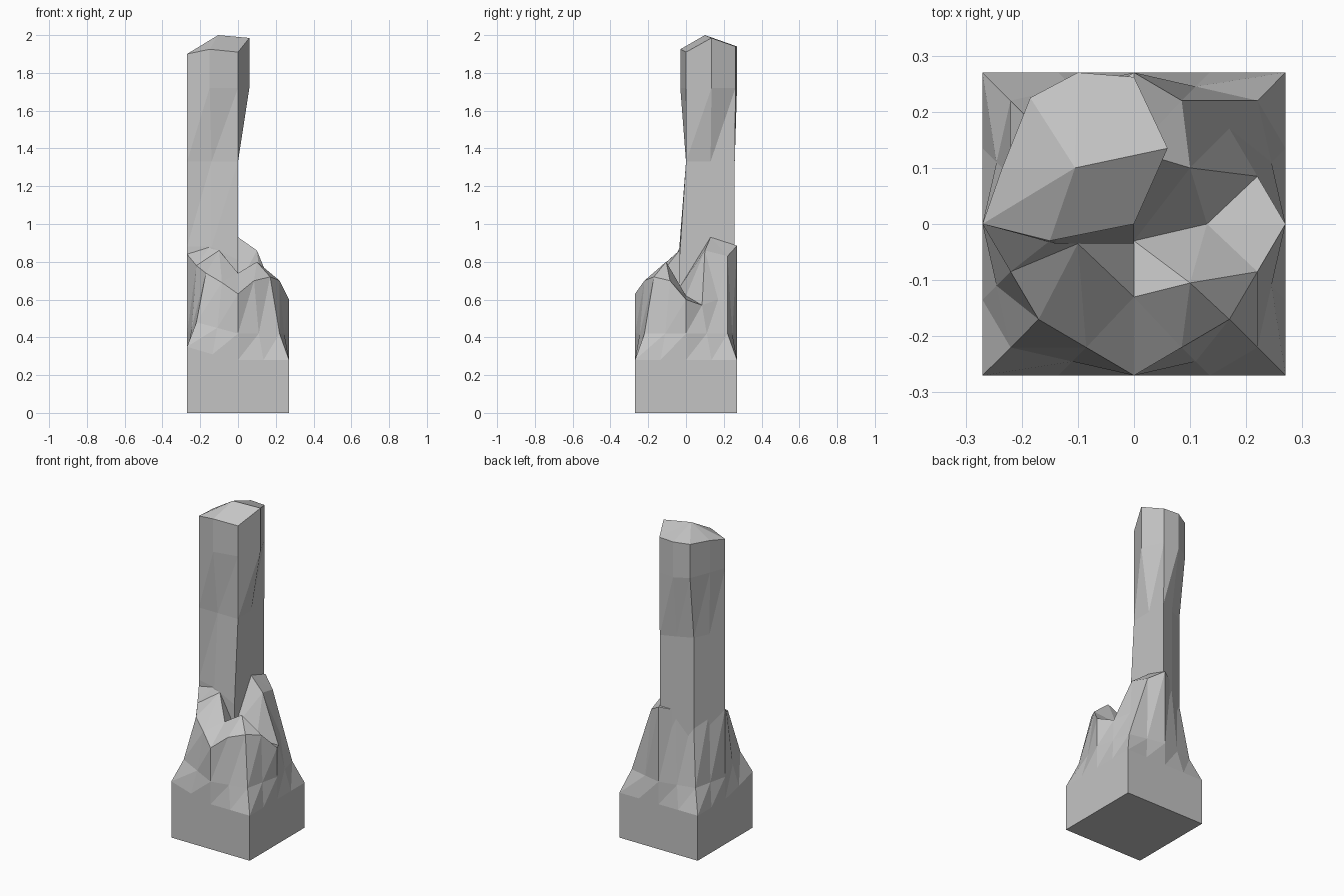
import bpy, bmesh

if "Cube" in bpy.data.objects:
    bpy.data.objects.remove(bpy.data.objects["Cube"])

stone = bpy.data.materials.new("grey_stone")
stone.diffuse_color = (0.55, 0.55, 0.55, 1)
stone.use_nodes = True
stone.node_tree.nodes["Principled BSDF"].inputs["Base Color"].default_value = stone.diffuse_color


def finish(bm, name):
    bmesh.ops.recalc_face_normals(bm, faces=bm.faces)
    me = bpy.data.meshes.new(name)
    bm.to_mesh(me)
    bm.free()
    me.materials.append(stone)
    ob = bpy.data.objects.new(name, me)
    bpy.context.collection.objects.link(ob)


def bridge(bm, a, b):
    n = len(a)
    for i in range(n):
        j = (i + 1) % n
        bm.faces.new((a[i], a[j], b[j]))
        bm.faces.new((a[i], b[j], b[i]))


def fan(bm, ring, centre):
    for i in range(len(ring)):
        bm.faces.new((ring[i], ring[(i + 1) % len(ring)], centre))


def ring16(c, heights):
    """16 points: wall middles stay at 0.27, corners sit at (c, c)."""
    r = 0.27
    m = r if c == r else (r + c) / 2
    pts = []
    for q in range(4):
        for x, y in ((r, 0), (m, c / 2), (c, c), (c / 2, m)):
            for _ in range(q):
                x, y = -y, x
            pts.append((x, y))
    return [(x, y, z) for (x, y), z in zip(pts, heights)]


# Square base that tapers to a rounded, broken stump
bm = bmesh.new()
lip = [0.28] * 16
lip[9:12] = [0.31, 0.35, 0.31]
waist = [0.42] * 16
waist[9:12] = [0.45, 0.48, 0.45]
rim_z = [.60, .57, .60, .83, .885, .87, .85, .85,
         .84, .78, .74, .69, .63, .70, .72, .70]
loops = [[bm.verts.new(p) for p in ring16(c, h)] for c, h in
         ((.27, [0] * 16), (.27, lip), (.22, waist), (.17, rim_z))]
for a, b in zip(loops, loops[1:]):
    bridge(bm, a, b)
bm.faces.new(loops[0])
# jagged break surface
rim = loops[-1]
inner = [bm.verts.new(p) for p in (
    (.13, 0, .62), (.10, .10, .86), (0, .13, .93), (-.10, .10, .90),
    (-.15, -.03, .88), (-.10, -.035, .86), (0, -.13, .74), (.10, -.105, .80))]
for i in range(8):
    j = (i + 1) % 8
    r0, r1, r2 = rim[2 * i], rim[2 * i + 1], rim[(2 * i + 2) % 16]
    bm.faces.new((r0, r1, inner[i]))
    bm.faces.new((r1, inner[j], inner[i]))
    bm.faces.new((r1, r2, inner[j]))
fan(bm, inner, bm.verts.new((0, -.03, .67)))
finish(bm, "broken_stump")

# Remaining quarter of the column shaft
low = [(0, -.035), (0, .13), (0, .258), (-.09, .222), (-.18, .18),
       (-.225, .09), (-.27, 0), (-.14, -.035)]
mid = [(0, 0)] + low[1:7] + [(-.14, 0)]
high = [(0, 0), (.06, .135), (0, .262), (-.10, .27), (-.185, .225),
        (-.235, .10), (-.27, 0), (-.15, -.03)]
top_z = [1.91, 1.985, 1.94, 1.94, 1.93, 1.92, 1.90, 1.925]
bm = bmesh.new()
loops = []
for pts, zs in ((low, [.5] * 8), (low, [.81] + [.88] * 7), (mid, [1.33] * 8),
                (high, [1.72] * 8), (high, top_z)):
    loops.append([bm.verts.new((x, y, z)) for (x, y), z in zip(pts, zs)])
for a, b in zip(loops, loops[1:]):
    bridge(bm, a, b)
bm.faces.new(loops[0])
fan(bm, loops[-1], bm.verts.new((-.105, .10, 2.0)))
finish(bm, "column_shaft")
